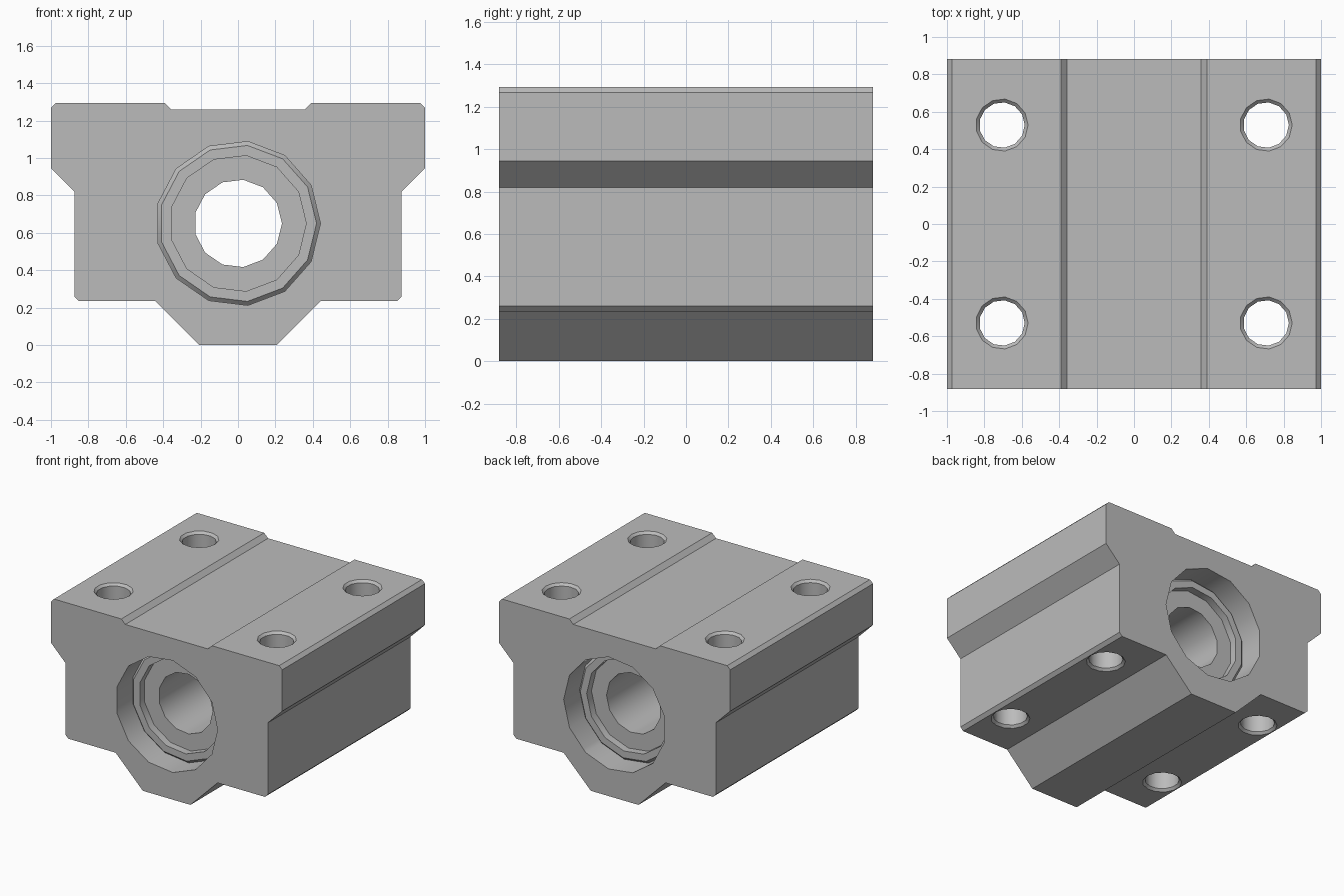
import bpy, bmesh, math

cube = bpy.data.objects.get("Cube")
if cube:
    bpy.data.objects.remove(cube, do_unlink=True)

HALF_LEN = 0.882    # half length of the block along y
BORE_Z = 0.65       # height of the bore axis
BORE_R = 0.441
SIDES = 13

metal = bpy.data.materials.new("grey_metal")
metal.use_nodes = True
GREY = (0.5, 0.5, 0.5, 1)
metal.diffuse_color = GREY
metal.node_tree.nodes["Principled BSDF"].inputs["Base Color"].default_value = GREY


def make_object(name, bm):
    bmesh.ops.recalc_face_normals(bm, faces=bm.faces)
    mesh = bpy.data.meshes.new(name)
    bm.to_mesh(mesh)
    bm.free()
    mesh.materials.append(metal)
    obj = bpy.data.objects.new(name, mesh)
    bpy.context.collection.objects.link(obj)
    return obj


def lathe(name, profile, axis, centre, hollow=False):
    """Revolve (radius, position) points; hollow joins the last ring to the first."""
    bm = bmesh.new()
    rings = []
    for r, t in profile:
        ring = []
        for i in range(SIDES):
            a = math.tau * i / SIDES
            u, v = r * math.cos(a), r * math.sin(a)
            p = (u, v, t) if axis == "Z" else (u, t, v)
            ring.append(bm.verts.new([c + d for c, d in zip(centre, p)]))
        rings.append(ring)
    pairs = list(zip(rings, rings[1:]))
    if hollow:
        pairs.append((rings[-1], rings[0]))
    else:
        bm.faces.new(rings[0])
        bm.faces.new(rings[-1])
    for a, b in pairs:
        for i in range(SIDES):
            j = (i + 1) % SIDES
            bm.faces.new((a[i], a[j], b[j], b[i]))
    return make_object(name, bm)


def activate(obj):
    bpy.ops.object.select_all(action="DESELECT")
    obj.select_set(True)
    bpy.context.view_layer.objects.active = obj


def cut(target, cutter):
    activate(target)
    mod = target.modifiers.new("cut", "BOOLEAN")
    mod.operation = "DIFFERENCE"
    mod.solver = "EXACT"
    mod.object = cutter
    bpy.ops.object.modifier_apply(modifier=mod.name)
    bpy.data.objects.remove(cutter, do_unlink=True)


# Housing: mirrored half section, extruded along y
half = [(0.206, 0), (0.441, 0.235), (0.85, 0.235), (0.875, 0.26), (0.875, 0.82),
        (1, 0.945), (1, 1.268), (0.974, 1.294), (0.391, 1.294), (0.357, 1.26)]
section = half + [(-x, z) for x, z in reversed(half)]
bm = bmesh.new()
face = bm.faces.new([bm.verts.new((x, -HALF_LEN, z)) for x, z in section])
result = bmesh.ops.extrude_face_region(bm, geom=[face])
moved = [g for g in result["geom"] if isinstance(g, bmesh.types.BMVert)]
bmesh.ops.translate(bm, verts=moved, vec=(0, 2 * HALF_LEN, 0))
housing = make_object("housing", bm)

# Main bore
cut(housing, lathe("bore_cutter", [(BORE_R, -1), (BORE_R, 1)], "Y", (0, 0, BORE_Z)))

# Four bolt holes, chamfered at both ends
LOW, HIGH, CHAMFER = 0.235, 1.294, 0.018
hole = [(0.14, LOW - 0.1), (0.14, LOW), (0.122, LOW + CHAMFER),
        (0.122, HIGH - CHAMFER), (0.14, HIGH), (0.14, HIGH + 0.1)]
for x in (-0.706, 0.706):
    for y in (-0.529, 0.529):
        cut(housing, lathe("hole_cutter", hole, "Z", (x, y, 0)))

# Bearing sleeve: chamfered rim and a recessed seal at each end
end = [(0.235, 0.647), (0.365, 0.647), (0.365, 0.706), (0.42, 0.706), (BORE_R, 0.685)]
sleeve = end + [(r, -y) for r, y in reversed(end)]
bearing = lathe("bearing_sleeve", sleeve, "Y", (0, 0, BORE_Z), hollow=True)

# Smooth the round walls, keep the edges sharp
for obj in (housing, bearing):
    activate(obj)
    bpy.ops.object.shade_smooth_by_angle(angle=math.radians(30))
